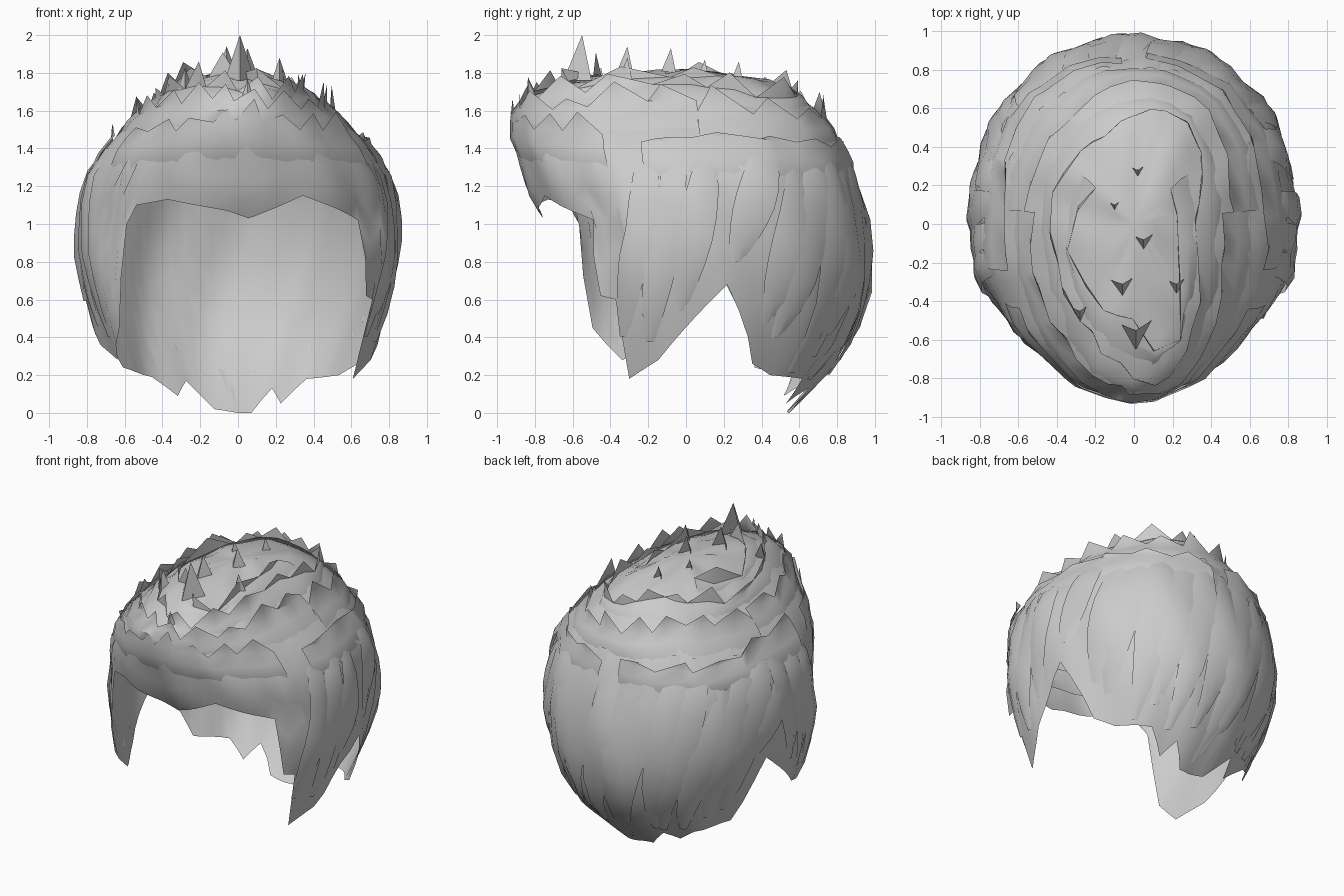
import bpy, bmesh, math, random
from mathutils import Vector

if "Cube" in bpy.data.objects:
    bpy.data.objects.remove(bpy.data.objects["Cube"])

random.seed(4)
# horizontal sections: z, half width, front reach, back reach
SECTIONS = [(0.0, .50, .70, .54), (.2, .68, .82, .75), (.35, .73, .85, .86), (.6, .80, .86, .95),
            (.85, .84, .83, .96), (1.03, .83, .76, .94), (1.15, .82, .83, .91), (1.3, .78, .87, .87),
            (1.45, .66, .91, .81), (1.6, .50, .91, .69), (1.7, .37, .79, .57), (1.76, .25, .58, .43),
            (1.80, .14, .36, .22), (1.82, 0, 0, 0)]
# hairline height by angle from the front (positive = right side)
RIM = [(-180, .0), (-166, .02), (-155, .17), (-146, .09), (-138, .19), (-118, .24), (-103, .68),
       (-80, .36), (-66, .28), (-55, .45), (-44, 1.0), (-40, 1.10), (-27, 1.13),
       (-4, 1.07), (4, 1.03), (25, 1.15), (50, 1.02), (58, .62), (64, .6), (68, .18), (80, .28),
       (103, .68), (116, .26), (127, .2), (147, .18), (155, .05), (163, .13), (172, .0), (180, .0)]


def lerp_table(table, k):
    k = max(table[0][0], min(table[-1][0], k))
    for p, q in zip(table, table[1:]):
        if k <= q[0]:
            t = (k - p[0]) / (q[0] - p[0])
            return [u + (v - u) * t for u, v in zip(p[1:], q[1:])]


def rim(a):
    return lerp_table(RIM, (a + 180) % 360 - 180)[0]


def point(a, z, off=0.0):
    w, f, b = lerp_table(SECTIONS, z)
    s, c = math.sin(math.radians(a)), math.cos(math.radians(a))
    # slightly squarer outline on the upper back half
    e = 2 + (.2 if c < 0 else .05) * max(0, min(1, (z - .3) / .9))
    k = (abs(s) ** e + abs(c) ** e) ** (-1 / e)
    p = Vector((w * s * k, -(f if c > 0 else b) * c * k, z))
    flat = max(0, min(1, (z - 1.3) / .5))
    ridge = .011 * math.sin(math.radians(a * 13) + z * 5)
    bumps = .018 * math.sin(p.x * 15 + p.y * 6) * math.cos(p.y * 13 - p.x * 5)
    out = Vector((s, -c, 0)) * (1 - .7 * flat) + Vector((0, 0, .8 * flat))
    return p + out * (off + ridge * (1 - flat) + bumps * flat)


def make(name, verts, faces):
    me = bpy.data.meshes.new(name)
    me.from_pydata([tuple(v) for v in verts], [], faces)
    bm = bmesh.new()
    bm.from_mesh(me)
    bmesh.ops.remove_doubles(bm, verts=bm.verts, dist=.0005)
    bmesh.ops.recalc_face_normals(bm, faces=bm.faces)
    bm.to_mesh(me)
    bm.free()
    ob = bpy.data.objects.new(name, me)
    bpy.context.collection.objects.link(ob)
    bpy.ops.object.select_all(action='DESELECT')
    ob.select_set(True)
    bpy.context.view_layer.objects.active = ob
    bpy.ops.object.shade_smooth_by_angle(angle=math.radians(50))
    return ob


def quads(rows, cols, base=0):
    return [(base + r * cols + c, base + r * cols + c + 1, base + (r + 1) * cols + c + 1,
             base + (r + 1) * cols + c) for r in range(rows - 1) for c in range(cols - 1)]


# main cap: columns fall on every hairline corner
angles = []
for (a, _), (b, _) in zip(RIM, RIM[1:]):
    n = max(1, round((b - a) / 5))
    angles += [a + (b - a) * i / n for i in range(n)]
angles.append(180)
ROWS = 15
verts = []
for r in range(ROWS):
    s = r / (ROWS - 1)
    for a in angles:
        z0 = rim(a)
        verts.append(point(a, z0 + (1.82 - z0) * (1 - (1 - s) ** 1.7)))
make("hair_cap", verts, quads(ROWS, len(angles)))


# upswept layers hugging the cap, with an irregular jagged upper edge
def layer(name, a0, a1, z0, z1, teeth, height, off):
    n = teeth * 2
    rows = [[] for _ in range(5)]
    shift = random.uniform(0, 6)
    for i in range(n + 1):
        a = a0 + (a1 - a0) * i / n
        if 0 < i < n:
            a += random.uniform(-3, 3)
        wave = .035 * math.sin(math.radians(a * 3) + shift) + random.uniform(-.015, .015)
        zt = min(z1 + wave, 1.8)
        for r in range(4):
            t = r / 3
            rows[r].append(point(a, z0 + (zt - z0) * t, -.02 + (off + .02) * min(1, t * 1.5)))
        # teeth sweep toward the front middle
        tip = rows[3][-1].copy()
        if i % 2:
            tip = point(a - 3 * math.sin(math.radians(a)), zt, off)
            tip += Vector((0, 0, height * random.uniform(.5, 1.3)))
        rows[4].append(tip if i % 2 else rows[3][-1].copy())
    make(name, sum(rows, []), quads(5, n + 1))


layer("fringe_layer", -62, 62, 1.26, 1.5, 8, .09, .022)
layer("front_layer", -95, 95, 1.45, 1.62, 10, .11, .025)
layer("side_layer_right", 75, 175, 1.2, 1.42, 5, .06, .022)
layer("side_layer_left", -175, -75, 1.2, 1.42, 5, .06, .022)
layer("back_layer", 95, 265, 1.4, 1.57, 8, .09, .022)
layer("upper_layer", -180, 180, 1.6, 1.69, 14, .10, .02)
layer("crown_layer", -120, 120, 1.7, 1.75, 6, .10, .015)


# overlapping tapered locks sweeping down the sides and back
def lock(verts, faces, a0, z0, a1, z1, width):
    base, n = len(verts), 8
    for i in range(n):
        t = i / (n - 1)
        a, z = a0 + (a1 - a0) * t, z0 + (z1 - z0) * t
        w = width * (math.sin(math.pi * (.12 + .83 * t)) ** .7)
        for k in (-1, 0, 1):
            verts.append(point(a + k * w, z, .006 + .022 * math.sin(math.pi * (.05 + .9 * t)) - .012 * abs(k)))
    faces += quads(n, 3, base)


verts, faces = [], []
for i in range(15):
    a = 108 + i * 10.5
    end = a + random.uniform(-12, 0)
    low = max(rim(end + k) for k in (-6, -3, 0, 3, 6))
    lock(verts, faces, a + 12, random.uniform(1.25, 1.5), end, low + random.uniform(.0, .15), 7)
for side in (-1, 1):
    for a in (67, 77, 88):
        lock(verts, faces, side * (a + 10), 1.4, side * a, rim(side * a) + .12, 6)
make("side_and_back_locks", verts, faces)

# tall spikes on top: tip position and half width
verts, faces = [], []
for x, y, z, w in [(.01, -.55, 2.0, .08), (.22, -.31, 1.88, .08), (-.06, -.31, 1.94, .09), (.05, -.08, 1.93, .09),
                   (-.1, .1, 1.87, .08), (.02, .28, 1.86, .08), (-.28, -.45, 1.83, .08), (.05, -.84, 1.77, .07)]:
    b = len(verts)
    foot = z - .24
    verts += [Vector((x, y, z)), Vector((x - w, y + .03, foot)), Vector((x, y - .1 * (y > -.8), foot)),
              Vector((x + w, y + .05, foot))]
    faces += [(b, b + 1, b + 2), (b, b + 2, b + 3)]
make("top_spikes", verts, faces)
